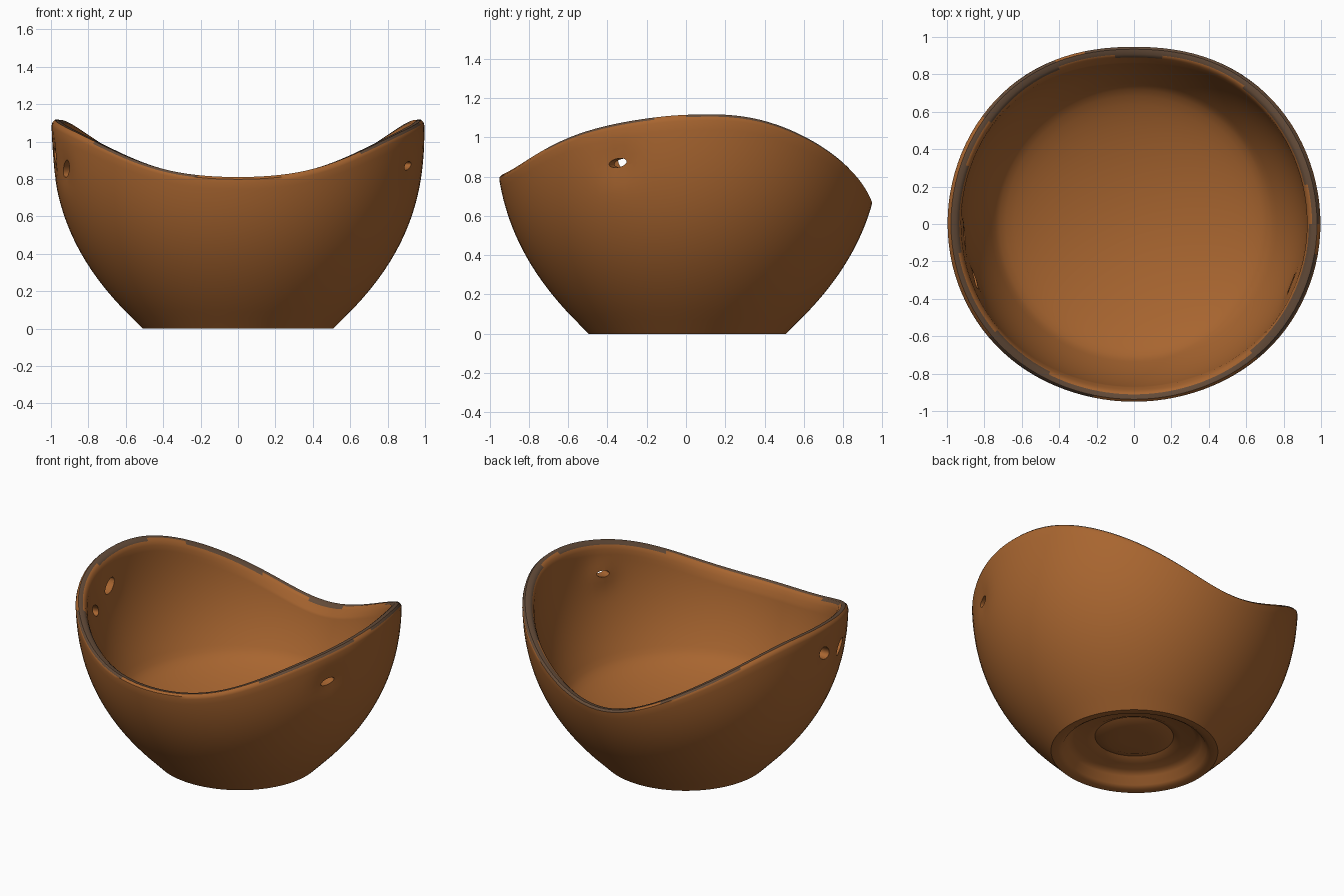
import bpy, bmesh, math, random
from mathutils import Vector

random.seed(4)
cube = bpy.data.objects.get("Cube")
if cube:
    bpy.data.objects.remove(cube, do_unlink=True)

SEGMENTS = 112
FOOT = [(0, .075), (.08, .09), (.16, .075), (.24, .105), (.29, .08),
        (.37, .085), (.41, .06), (.44, .015), (.465, 0), (.51, 0)]
# Holes: centre y, height, side, half width, half height, roll
HOLES = [(-.34, .87, 1, .05, .022, .2),
         (-.07, .92, -1, .065, .04, -.5),
         (-.31, .855, -1, .065, .035, .6)]


def material(name, colour):
    mat = bpy.data.materials.new(name)
    mat.use_nodes = True
    mat.diffuse_color = (*colour, 1)
    bsdf = next(n for n in mat.node_tree.nodes if n.type == 'BSDF_PRINCIPLED')
    bsdf.inputs["Base Color"].default_value = (*colour, 1)
    bsdf.inputs["Roughness"].default_value = .7
    return mat


def outer_radius(z):
    return .505 + .492 * (1 - max(0, 1 - z / 1.1) ** 2.5)


def rim_height(angle):
    # High on both sides, lower in front, lowest at the back
    y = math.sin(angle)
    drop = .43 * y ** 2.9 if y > 0 else .31 * y * y
    return 1.115 - drop + .005 * math.sin(7 * angle)


def hole_centre(hole):
    y, z, side = hole[:3]
    r = outer_radius(z) - .035
    return Vector((side * math.sqrt(r * r - y * y), y, z))


def section(angle):
    """Half section from the middle of the underside to the middle of the floor."""
    rim = rim_height(angle)
    points = list(FOOT)
    for i in range(1, 23):                       # outer wall
        z = .02 + (rim - .05) * i / 22
        points.append((outer_radius(z), z))
    r = outer_radius(rim)
    rim_start = len(points) - 1
    points += [(r - .005, rim - .012), (r - .018, rim), (r - .045, rim - .003),
               (r - .062, rim - .018), (r - .072, rim - .045)]
    for i in range(1, 20):                       # inner wall
        z = rim - .045 + (.36 - rim + .045) * i / 19
        points.append((outer_radius(z) - .072, z))
    for i in range(1, 13):                       # rounded floor
        a = math.pi / 2 * (1 - i / 12)
        z = .36 - .2 * math.cos(a)
        points.append(((outer_radius(z) - .072) * math.sin(a), z))
    return points, rim_start


def place(r, z, angle):
    p = Vector((r * math.cos(angle), r * math.sin(angle), z))
    # Clay pressed inward around each hole
    for hole in HOLES:
        d = (p - hole_centre(hole)).length
        r -= .018 * math.exp(-(d / .09) ** 2)
    depth = .975 if math.sin(angle) < 0 else 1
    return (r * math.cos(angle), r * math.sin(angle) * depth, z)


# Bowl wall, rim, floor and foot as one turned shell
bm = bmesh.new()
rings = []
for s in range(SEGMENTS):
    angle = 2 * math.pi * s / SEGMENTS
    points, rim_start = section(angle)
    rings.append([bm.verts.new(place(r, z, angle)) for r, z in points[1:-1]])
under = bm.verts.new((0, 0, points[0][1]))
floor = bm.verts.new((0, 0, points[-1][1]))

# Uneven bare patches along the rim edges
outer_edge, inner_edge = [], []
while len(outer_edge) < SEGMENTS:
    run = random.randint(3, 9)
    outer_edge += [random.random() < .6] * run
    inner_edge += [random.random() < .4] * run

for s in range(SEGMENTS):
    a, b = rings[s], rings[(s + 1) % SEGMENTS]
    bm.faces.new((under, b[0], a[0]))
    bm.faces.new((floor, a[-1], b[-1]))
    for j in range(len(a) - 1):
        face = bm.faces.new((a[j], b[j], b[j + 1], a[j + 1]))
        band = j + 1 - rim_start
        bare = (band == 2 or (band == 1 and outer_edge[s])
                or (band == 3 and inner_edge[s]))
        face.material_index = 1 if bare else 0
bmesh.ops.recalc_face_normals(bm, faces=bm.faces[:])
mesh = bpy.data.meshes.new("bowl")
bm.to_mesh(mesh)
bm.free()
bowl = bpy.data.objects.new("bowl", mesh)
bpy.context.collection.objects.link(bowl)
mesh.materials.append(material("brown glaze", (.39, .13, .029)))
mesh.materials.append(material("bare grey brown rim", (.125, .07, .04)))

# Holes through the wall
for hole in HOLES:
    c = hole_centre(hole)
    bpy.ops.mesh.primitive_uv_sphere_add(segments=20, ring_count=12, radius=1, location=c)
    cutter = bpy.context.object
    cutter.name = "hole_cutter"
    cutter.hide_render = True
    cutter.scale = (.16, hole[3], hole[4])
    cutter.rotation_euler = (hole[5], 0, math.atan2(c.y, c.x))
    bpy.context.view_layer.update()
    bpy.context.view_layer.objects.active = bowl
    cut = bowl.modifiers.new("hole", 'BOOLEAN')
    cut.operation = 'DIFFERENCE'
    cut.solver = 'EXACT'
    cut.object = cutter
    bpy.ops.object.modifier_apply(modifier=cut.name)
    bpy.data.objects.remove(cutter, do_unlink=True)

bpy.ops.object.select_all(action='DESELECT')
bowl.select_set(True)
bpy.context.view_layer.objects.active = bowl
bpy.ops.object.shade_smooth_by_angle(angle=math.radians(45))
